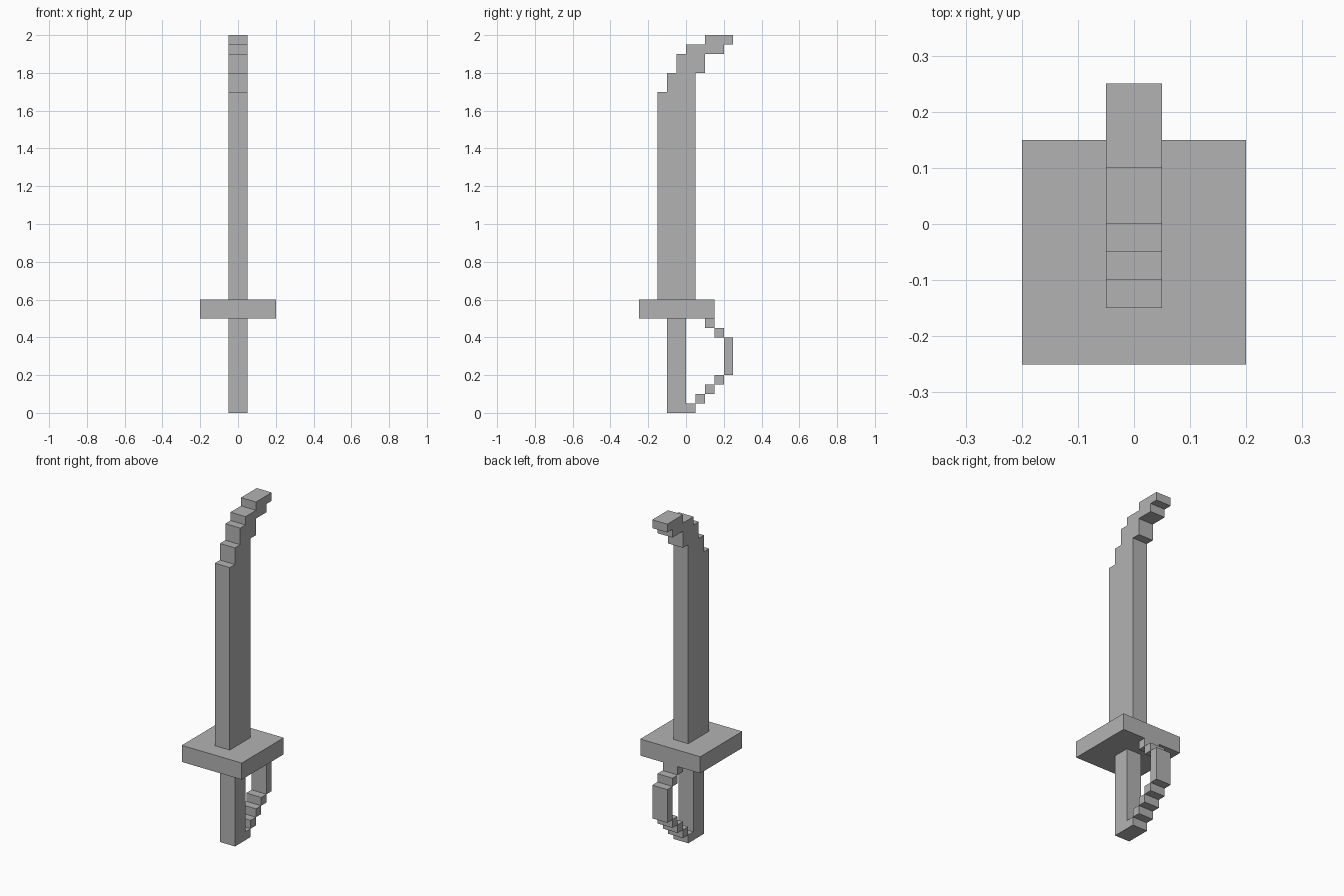
import bpy
import bmesh

if "Cube" in bpy.data.objects:
    bpy.data.objects.remove(bpy.data.objects["Cube"], do_unlink=True)

GREY = (0.45, 0.45, 0.45, 1.0)
steel = bpy.data.materials.new("plain grey")
steel.use_nodes = True
steel.diffuse_color = GREY
steel.node_tree.nodes["Principled BSDF"].inputs["Base Color"].default_value = GREY

HALF = 0.05   # half thickness of blade, grip and bow
STEP = 0.05   # size of one stair step


def extrude_profiles(name, outlines, half):
    """Extrude (y, z) outlines across x into one flat-shaded object."""
    bm = bmesh.new()
    for outline in outlines:
        face = bm.faces.new([bm.verts.new((-half, y, z)) for y, z in outline])
        out = bmesh.ops.extrude_face_region(bm, geom=[face])
        moved = [v for v in out["geom"] if isinstance(v, bmesh.types.BMVert)]
        bmesh.ops.translate(bm, verts=moved, vec=(2 * half, 0, 0))
    bmesh.ops.recalc_face_normals(bm, faces=bm.faces)
    mesh = bpy.data.meshes.new(name)
    bm.to_mesh(mesh)
    bm.free()
    mesh.materials.append(steel)
    obj = bpy.data.objects.new(name, mesh)
    bpy.context.collection.objects.link(obj)
    return obj


def rect(y0, y1, z0, z1):
    return [(y0, z0), (y1, z0), (y1, z1), (y0, z1)]


# Blade: straight body with a stepped tip curving backwards
extrude_profiles("blade", [[
    (-0.15, 0.6), (0.05, 0.6), (0.05, 1.8), (0.1, 1.8), (0.1, 1.9),
    (0.2, 1.9), (0.2, 1.95), (0.25, 1.95), (0.25, 2.0), (0.1, 2.0),
    (0.1, 1.95), (0.0, 1.95), (0.0, 1.9), (-0.05, 1.9), (-0.05, 1.8),
    (-0.1, 1.8), (-0.1, 1.7), (-0.15, 1.7)]], HALF)

# Square hand guard
extrude_profiles("hand_guard", [rect(-0.25, 0.15, 0.5, 0.6)], 0.2)

# Grip with a small heel where the bow begins
extrude_profiles("grip", [[
    (-0.1, 0.0), (STEP, 0.0), (STEP, STEP), (0.0, STEP),
    (0.0, 0.5), (-0.1, 0.5)]], HALF)

# Knuckle bow: steps up and out, an upright bar, then steps back in
bow = [rect(i * STEP, (i + 1) * STEP, i * STEP, (i + 1) * STEP) for i in (1, 2, 3)]
bow.append(rect(0.2, 0.25, 0.2, 0.4))
bow += [rect(0.15 - i * STEP, 0.2 - i * STEP, 0.4 + i * STEP, 0.45 + i * STEP)
        for i in (0, 1)]
extrude_profiles("knuckle_bow", bow, HALF)
